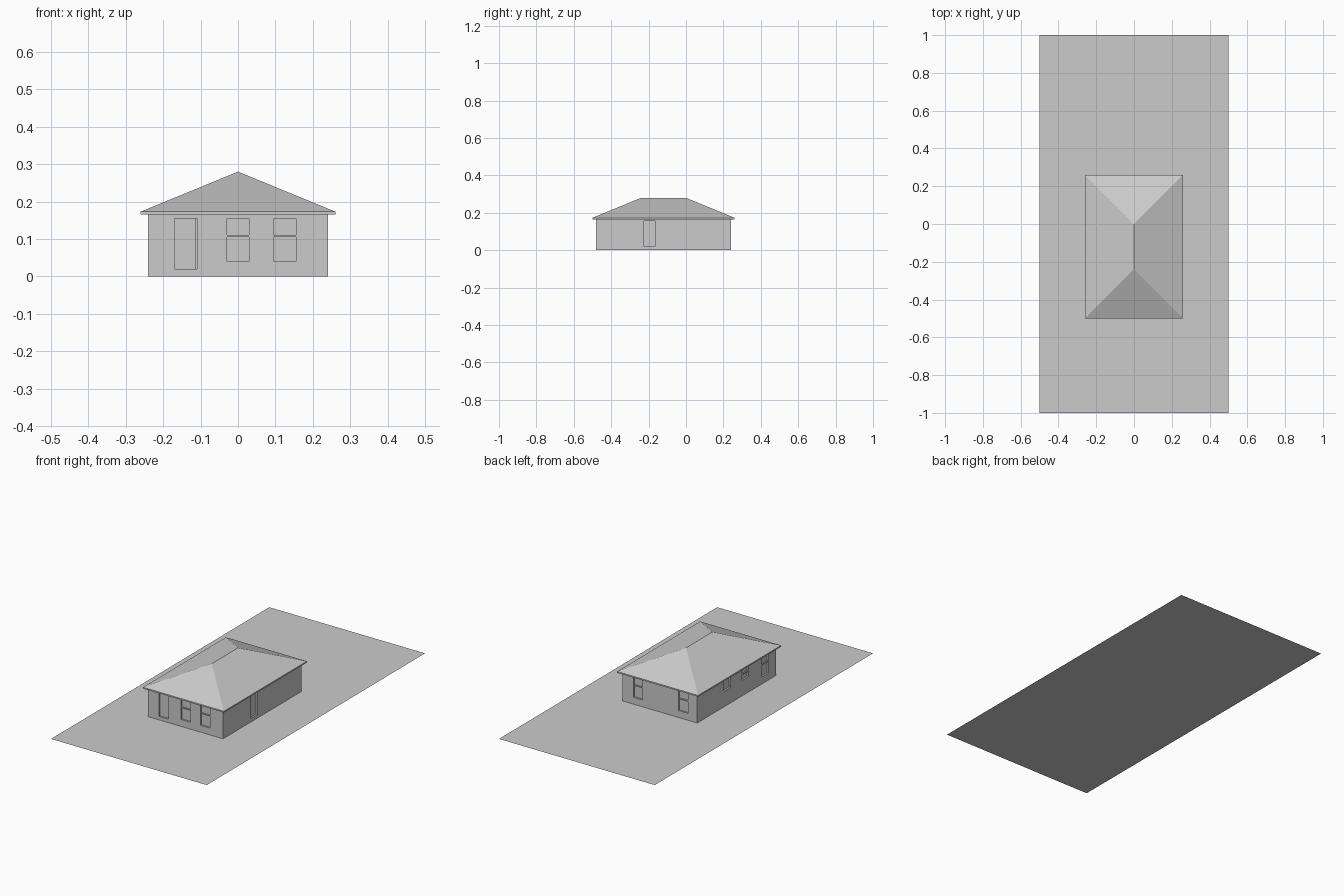
import bpy, bmesh
from mathutils import Matrix, Vector

cube = bpy.data.objects.get("Cube")
if cube:
    bpy.data.objects.remove(cube, do_unlink=True)

# Single plain grey
grey = bpy.data.materials.new("plain_grey")
grey.use_nodes = True
colour = (0.6, 0.6, 0.6, 1)
grey.diffuse_color = colour
grey.node_tree.nodes["Principled BSDF"].inputs["Base Color"].default_value = colour


def finish(name, bm):
    bmesh.ops.recalc_face_normals(bm, faces=bm.faces)
    mesh = bpy.data.meshes.new(name)
    bm.to_mesh(mesh)
    bm.free()
    mesh.materials.append(grey)
    obj = bpy.data.objects.new(name, mesh)
    bpy.context.collection.objects.link(obj)
    return obj


def box(name, lo, hi):
    lo, hi = Vector(lo), Vector(hi)
    low = Vector(map(min, lo, hi))
    high = Vector(map(max, lo, hi))
    bm = bmesh.new()
    bmesh.ops.create_cube(bm, size=1, matrix=Matrix.Translation((low + high) / 2)
                          @ Matrix.Diagonal((*(high - low), 1)))
    return finish(name, bm)


# House footprint and main heights
HALF, FRONT, BACK = 0.24, -0.48, 0.24
EAVE, FASCIA, RIDGE, HANG = 0.165, 0.173, 0.28, 0.02
DEPTH, HEAD = 0.01, 0.155

# Ground sheet
bm = bmesh.new()
bmesh.ops.create_grid(bm, x_segments=1, y_segments=1, size=1,
                      matrix=Matrix.Diagonal((0.5, 1, 1, 1)))
ground = finish("ground", bm)
if ground.data.polygons[0].normal.z < 0:
    ground.data.flip_normals()

walls = box("walls", (-HALF, FRONT, 0), (HALF, BACK, EAVE))


def wall_box(name, side, a, b, z0, z1, outer, inner):
    """Box along a wall from a to b, between two depths measured inwards."""
    if side in ("front", "back"):
        face, inward = (FRONT, 1) if side == "front" else (BACK, -1)
        return box(name, (a, face + inward * outer, z0), (b, face + inward * inner, z1))
    face, inward = (HALF, -1) if side == "left" else (-HALF, 1)
    return box(name, (face + inward * outer, a, z0), (face + inward * inner, b, z1))


def cut(*args):
    cutter = wall_box("cutter", *args)
    cutter.hide_render = True
    mod = walls.modifiers.new("opening", "BOOLEAN")
    mod.operation, mod.solver, mod.object = "DIFFERENCE", "EXACT", cutter
    bpy.context.view_layer.objects.active = walls
    bpy.ops.object.modifier_apply(modifier=mod.name)
    bpy.data.objects.remove(cutter, do_unlink=True)


# Openings: wall, start along wall, sill height, cross bar height (0 = door)
W = 0.06
openings = [
    ("front", -0.17, 0.02, 0),
    ("front", -0.03, 0.04, 0.108),
    ("front", 0.095, 0.04, 0.108),
    ("left", -0.225, 0.02, 0),
    ("back", 0.11, 0.04, 0.108),
    ("back", -0.18, 0.04, 0.108),
    ("right", -0.065, 0.09, 0),
    ("right", -0.23, 0.09, 0.12),
    ("right", -0.415, 0.04, 0.108),
]
for side, start, sill, bar in openings:
    cut(side, start, start + W, sill, HEAD, -0.01, DEPTH)
    if bar:
        wall_box(side + "_window_bar", side, start, start + W,
                 bar - 0.003, bar + 0.003, 0.004, DEPTH)

# Narrow gap beside the front door leaf
cut("front", -0.114, -0.11, 0.02, HEAD, -0.01, 0.03)

# Eave slab
box("eave_slab", (-HALF - HANG, FRONT - HANG, EAVE), (HALF + HANG, BACK + HANG, FASCIA))

# Hip roof: box whose top is drawn in to a ridge
rx, y0, y1 = HALF + HANG, FRONT - HANG, BACK + HANG
bm = bmesh.new()
corners = [bm.verts.new(p) for p in
           ((-rx, y0, FASCIA), (rx, y0, FASCIA), (rx, y1, FASCIA), (-rx, y1, FASCIA))]
ends = [bm.verts.new((0, y, RIDGE)) for y in (y0 + rx, y1 - rx)]
c, e = corners, ends
for f in ((c[0], c[1], e[0]), (c[1], c[2], e[1], e[0]), (c[2], c[3], e[1]),
          (c[3], c[0], e[0], e[1]), c):
    bm.faces.new(f)
finish("hip_roof", bm)
